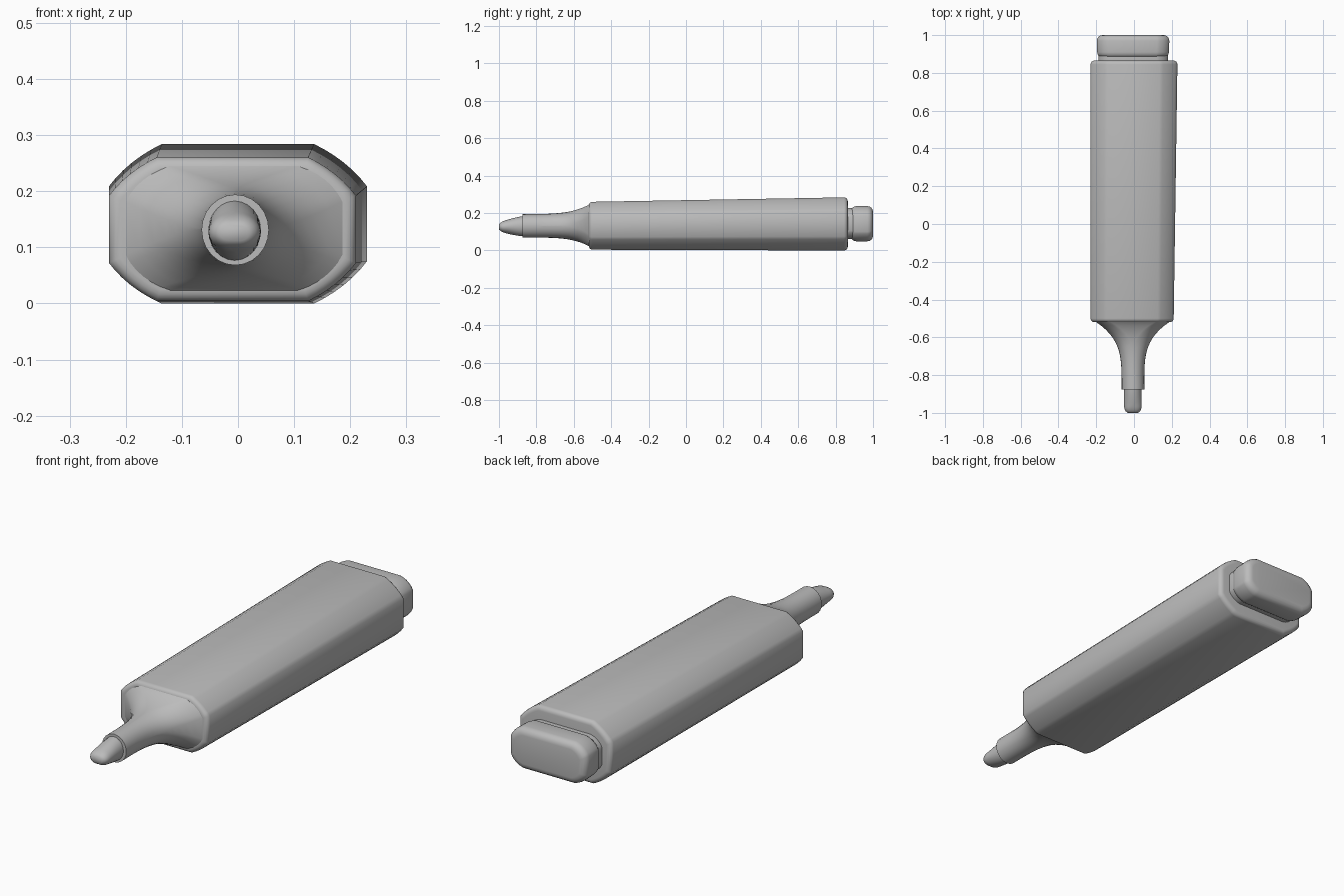
import bpy
import bmesh
from math import cos, sin, pi, radians
from mathutils import Vector

default_cube = bpy.data.objects.get("Cube")
if default_cube:
    bpy.data.objects.remove(default_cube)

grey = bpy.data.materials.new("plain grey")
grey.use_nodes = True
colour = (0.5, 0.5, 0.5, 1)
grey.diffuse_color = colour
grey.node_tree.nodes["Principled BSDF"].inputs["Base Color"].default_value = colour


def section(bm, centre, half_width, half_height, corner, bulge):
    """Rectangle across y with its corners cut by a share of the half size.
    A bulge of zero gives a straight bevel, one gives a full arc."""
    cut_x = corner * min(half_width, half_height * 1.25)
    cut_z = corner * half_height
    steps = 6
    verts = []
    for side_x, side_z in ((1, 1), (-1, 1), (-1, -1), (1, -1)):
        for i in range(steps + 1):
            t = i / steps
            if side_x != side_z:
                t = 1 - t
            across = (1 - bulge) * (1 - t) + bulge * cos(t * pi / 2)
            upward = (1 - bulge) * t + bulge * sin(t * pi / 2)
            x = side_x * (half_width - cut_x + cut_x * across)
            z = side_z * (half_height - cut_z + cut_z * upward)
            verts.append(bm.verts.new(centre + Vector((x, 0, z))))
    return verts


def loft(name, sections):
    """Skin a list of sections and close both ends."""
    bm = bmesh.new()
    rings = [section(bm, *values) for values in sections]
    for first, second in zip(rings, rings[1:]):
        for i in range(len(first)):
            bm.faces.new((first[i - 1], first[i], second[i], second[i - 1]))
    bm.faces.new(rings[0])
    bm.faces.new(rings[-1])
    bmesh.ops.remove_doubles(bm, verts=bm.verts, dist=0.0005)
    bmesh.ops.recalc_face_normals(bm, faces=bm.faces)
    mesh = bpy.data.meshes.new(name)
    bm.to_mesh(mesh)
    bm.free()
    mesh.materials.append(grey)
    obj = bpy.data.objects.new(name, mesh)
    bpy.context.collection.objects.link(obj)
    bpy.ops.object.select_all(action="DESELECT")
    obj.select_set(True)
    bpy.context.view_layer.objects.active = obj
    bpy.ops.object.shade_smooth_by_angle(angle=radians(50))


def block(name, front, back, front_size, back_size, corner, bulge, rounding):
    """Bevelled bar between two centres, with both end rims rounded over."""
    front, back = Vector(front), Vector(back)
    along = (back - front).normalized()
    steps = 4
    front_rim, back_rim = [], []
    for i in range(steps + 1):
        angle = i / steps * pi / 2
        inset = rounding * (1 - sin(angle))
        depth = rounding * (1 - cos(angle))
        for rim, centre, size in ((front_rim, front + along * depth, front_size),
                                  (back_rim, back - along * depth, back_size)):
            rim.append((centre, size[0] - inset, size[1] - inset, corner, bulge))
    # The rim starts on the end plane and runs inward to the full size
    for rim, end, direction in ((front_rim, front, along), (back_rim, back, -along)):
        for i, values in enumerate(rim):
            slide = rounding * (1 - cos((1 - i / steps) * 0))
            depth = rounding * (1 - cos(i / steps * pi / 2))
            rim[i] = (end + direction * (depth + slide), *values[1:])
    loft(name, front_rim + back_rim[::-1])


def sweep(name, start, end, shape):
    """Tapered body whose half sizes and corners follow a rule of t."""
    start, end = Vector(start), Vector(end)
    steps = 16
    loft(name, [(start.lerp(end, i / steps), *shape(i / steps))
                for i in range(steps + 1)])


def nozzle_shape(t):
    flare = (1 - t) ** 4
    return (0.06 + 0.14 * flare, 0.063 + 0.05 * flare,
            1 - 0.45 * flare, 1 - 0.5 * flare)


def nib_shape(t):
    tip = t ** 12
    return (0.047 - 0.02 * tip, 0.054 - 0.03 * t ** 1.5 - 0.01 * tip, 1, 1)


# Bevelled barrel, slightly taller and wider towards the back
block("barrel", front=(-0.01, -0.52, 0.132), back=(0, 0.865, 0.142),
      front_size=(0.22, 0.128), back_size=(0.23, 0.142),
      corner=0.53, bulge=0.3, rounding=0.02)

# Flared nozzle narrowing from the barrel to a round collar
sweep("nozzle", start=(-0.007, -0.515, 0.134), end=(-0.005, -0.875, 0.131),
      shape=nozzle_shape)

# Wedge writing nib
sweep("nib", start=(-0.006, -0.86, 0.13), end=(-0.006, -1, 0.126),
      shape=nib_shape)

# Narrow groove between the barrel and the end plug
block("plug_neck", front=(-0.004, 0.84, 0.143), back=(-0.004, 0.92, 0.143),
      front_size=(0.183, 0.083), back_size=(0.183, 0.083),
      corner=0.55, bulge=0.6, rounding=0.01)

# Rounded plug at the back
block("end_plug", front=(-0.005, 0.88, 0.143), back=(-0.005, 1, 0.143),
      front_size=(0.19, 0.094), back_size=(0.192, 0.094),
      corner=0.55, bulge=0.6, rounding=0.03)
